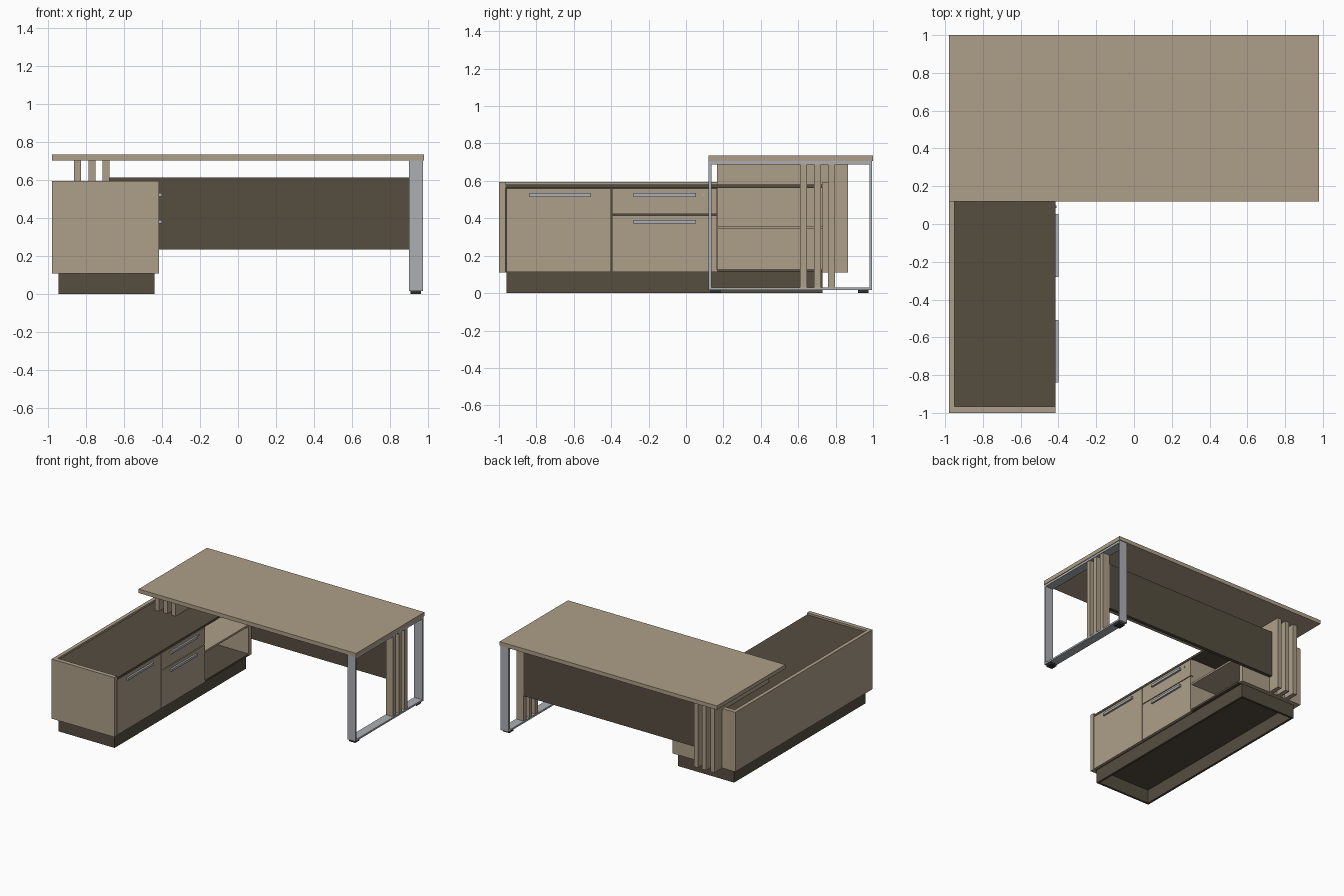
import bpy
import bmesh

cube = bpy.data.objects.get("Cube")
if cube:
    bpy.data.objects.remove(cube, do_unlink=True)


def material(name, rgb):
    m = bpy.data.materials.new(name)
    m.use_nodes = True
    colour = (*rgb, 1)
    m.diffuse_color = colour
    m.node_tree.nodes["Principled BSDF"].inputs["Base Color"].default_value = colour
    return m


TAN = material("light wood", (0.42, 0.345, 0.25))
DARK = material("dark brown", (0.093, 0.075, 0.051))
METAL = material("grey metal", (0.42, 0.43, 0.45))
BLACK = material("black rubber", (0.03, 0.03, 0.03))


def finish(name, bm, mat):
    bmesh.ops.recalc_face_normals(bm, faces=bm.faces)
    mesh = bpy.data.meshes.new(name)
    bm.to_mesh(mesh)
    bm.free()
    mesh.materials.append(mat)
    ob = bpy.data.objects.new(name, mesh)
    bpy.context.collection.objects.link(ob)
    return ob


def box(name, x, y, z, mat):
    """Box given by its (low, high) range on each axis."""
    bm = bmesh.new()
    bmesh.ops.create_cube(bm, size=1)
    for v in bm.verts:
        v.co = [r[0] if c < 0 else r[1] for c, r in zip(v.co, (x, y, z))]
    return finish(name, bm, mat)


def side_profile(name, x, points, mat):
    """Outline in the y-z plane extruded along x."""
    bm = bmesh.new()
    face = bm.faces.new([bm.verts.new((x[0], y, z)) for y, z in points])
    ext = bmesh.ops.extrude_face_region(bm, geom=[face])
    for v in ext["geom"]:
        if isinstance(v, bmesh.types.BMVert):
            v.co.x = x[1]
    return finish(name, bm, mat)


# Desk top and modesty panel
box("desk_top", (-0.98, 0.98), (0.12, 1), (0.705, 0.737), TAN)
box("modesty_panel", (-0.68, 0.91), (0.768, 0.795), (0.235, 0.615), DARK)

# Metal loop leg with rubber feet
LEG = (0.902, 0.975)
for i, y in enumerate((0.12, 0.98)):
    box(f"leg_upright_{i}", LEG, (y, y + 0.015), (0.017, 0.705), METAL)
box("leg_top_bar", LEG, (0.135, 0.98), (0.687, 0.705), METAL)
box("leg_bottom_bar", LEG, (0.135, 0.98), (0.017, 0.031), METAL)
for i, y in enumerate((0.13, 0.92)):
    box(f"leg_foot_{i}", (0.91, 0.965), (y, y + 0.055), (0, 0.017), BLACK)

# Upright slats inside the leg
for i in range(3):
    y = 0.61 + i * 0.075
    box(f"leg_slat_{i}", (0.907, 0.97), (y, y + 0.036), (0.031, 0.687), TAN)

# L-shaped slats that run over the cabinet and down its back end
L_SHAPE = [(0.165, 0.58), (0.766, 0.58), (0.766, 0.11),
           (0.865, 0.11), (0.865, 0.705), (0.165, 0.705)]
for i in range(3):
    x = -0.863 + i * 0.075
    side_profile(f"cabinet_slat_{i}", (x, x + 0.036), L_SHAPE, TAN)

# Cabinet shell
FRONT = -0.415
box("cabinet_side_panel", (-0.98, -0.95), (-1, 0.765), (0.11, 0.595), TAN)
for name, y in (("cabinet_front_end", -1), ("cabinet_back_end", 0.73)):
    box(name, (-0.95, FRONT), (y, y + 0.035), (0.11, 0.595), TAN)
box("cabinet_top", (-0.95, FRONT), (-0.965, 0.73), (0.563, 0.58), DARK)
box("cabinet_floor", (-0.95, FRONT - 0.02), (-0.965, 0.73), (0.11, 0.127), DARK)
box("open_floor_edge", (FRONT - 0.02, FRONT), (0.165, 0.73), (0.112, 0.127), DARK)
box("cabinet_inner_front", (-0.45, FRONT - 0.02), (-0.965, 0.165), (0.127, 0.563), DARK)
box("cabinet_divider", (-0.95, FRONT - 0.02), (0.15, 0.168), (0.127, 0.563), TAN)
box("open_shelf", (-0.95, FRONT - 0.01), (0.168, 0.73), (0.343, 0.358), TAN)

# Door and drawer fronts
DOOR = (FRONT - 0.02, FRONT)
box("door_front", DOOR, (-0.961, -0.401), (0.112, 0.56), TAN)
box("upper_drawer_front", DOOR, (-0.395, 0.165), (0.422, 0.56), TAN)
box("lower_drawer_front", DOOR, (-0.395, 0.165), (0.112, 0.416), TAN)

# Bar handles and lock
for name, y, z in (("door_handle", -0.84, 0.515),
                   ("upper_drawer_handle", -0.28, 0.515),
                   ("lower_drawer_handle", -0.28, 0.372)):
    box(name, (FRONT, -0.4), (y, y + 0.333), (z, z + 0.019), METAL)
box("drawer_lock", (FRONT, FRONT + 0.005), (0.086, 0.098), (0.518, 0.53), METAL)

# Hollow plinth under the cabinet
for name, x in (("plinth_outer", -0.945), ("plinth_inner", -0.458)):
    box(name, (x, x + 0.018), (-0.96, 0.73), (0, 0.11), DARK)
for name, y in (("plinth_front", -0.96), ("plinth_back", 0.712)):
    box(name, (-0.927, -0.458), (y, y + 0.018), (0, 0.11), DARK)
